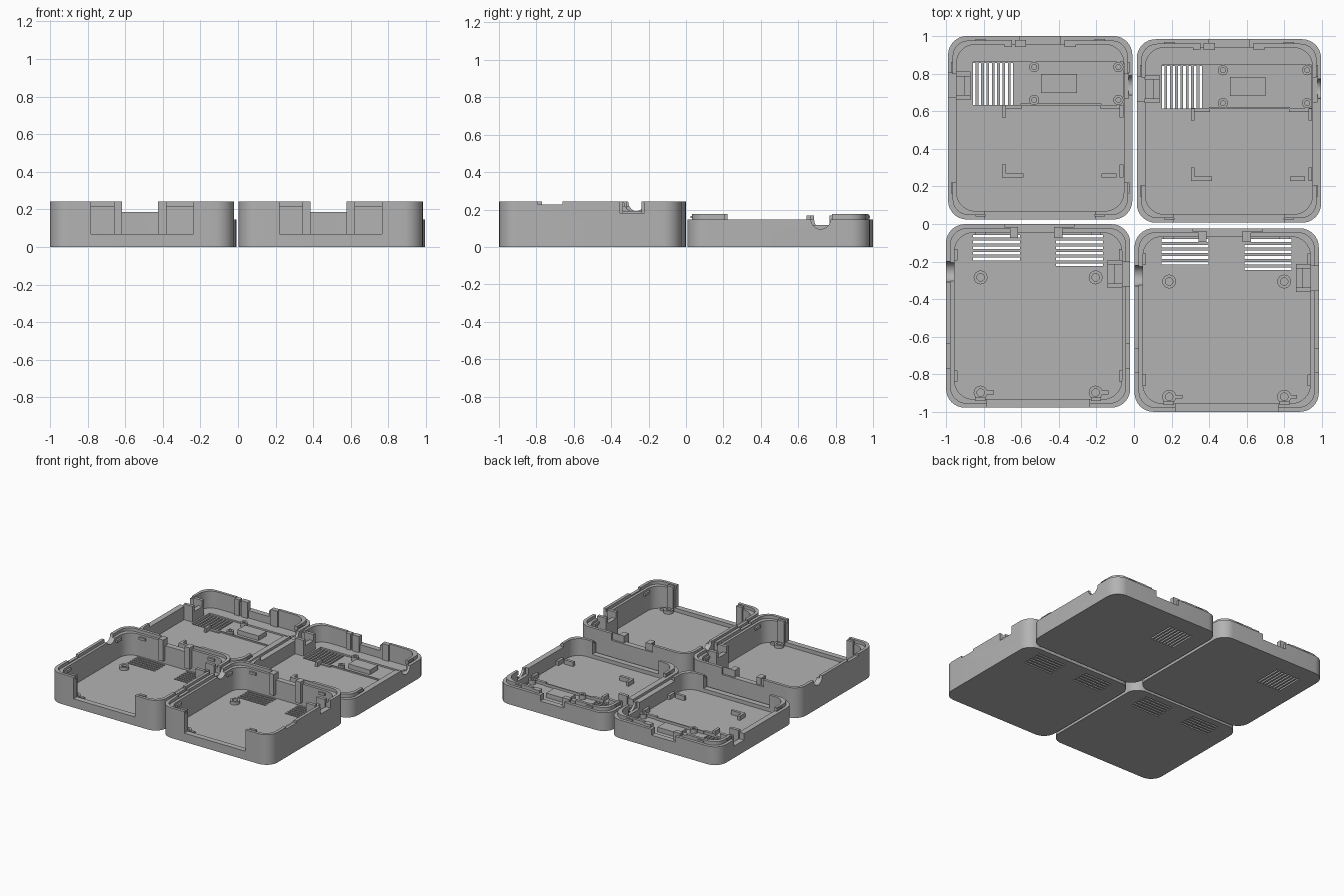
import bpy, bmesh, math
from mathutils import Matrix

if "Cube" in bpy.data.objects:
    bpy.data.objects.remove(bpy.data.objects["Cube"])

HX, HY = 0.49, 0.488          # half size of one tray
FLOOR = 0.04
grey = bpy.data.materials.new("mid grey")
grey.diffuse_color = (0.45, 0.45, 0.45, 1)
grey.use_nodes = True
grey.node_tree.nodes["Principled BSDF"].inputs["Base Color"].default_value = grey.diffuse_color


def box(bm, x0, x1, y0, y1, z0, z1):
    m = Matrix.Translation(((x0 + x1) / 2, (y0 + y1) / 2, (z0 + z1) / 2)) @ \
        Matrix.Diagonal((x1 - x0, y1 - y0, z1 - z0, 1))
    bmesh.ops.create_cube(bm, size=1, matrix=m)


def rounded(bm, inset, r, z0, z1, n=8):
    """Rounded rectangle prism, inset from the tray outline."""
    cx, cy = HX - inset - r, HY - inset - r
    pts = []
    for k, (sx, sy) in enumerate(((1, 1), (-1, 1), (-1, -1), (1, -1))):
        for i in range(n + 1):
            a = math.pi / 2 * (k + i / n)
            pts.append((sx * cx + r * math.cos(a), sy * cy + r * math.sin(a)))
    low = [bm.verts.new((x, y, z0)) for x, y in pts]
    f = bm.faces.new(low)
    ext = bmesh.ops.extrude_face_region(bm, geom=[f], use_keep_orig=True)["geom"]
    bmesh.ops.translate(bm, vec=(0, 0, z1 - z0),
                        verts=[v for v in ext if isinstance(v, bmesh.types.BMVert)])
    bmesh.ops.recalc_face_normals(bm, faces=bm.faces)


def cyl(bm, x, y, r, z0, z1, n=16, axis='Z'):
    m = Matrix.Translation((x, y, (z0 + z1) / 2))
    bmesh.ops.create_cone(bm, cap_ends=True, segments=n, radius1=r, radius2=r,
                          depth=z1 - z0, matrix=m)


def make(name, build):
    bm = bmesh.new()
    build(bm)
    me = bpy.data.meshes.new(name)
    bm.to_mesh(me)
    bm.free()
    ob = bpy.data.objects.new(name, me)
    bpy.context.collection.objects.link(ob)
    return ob


def cut(ob, build):
    """Subtract a temporary cutter and keep the resulting mesh."""
    c = make("cutter", build)
    c.hide_render = True
    m = ob.modifiers.new("cut", 'BOOLEAN')
    m.operation, m.solver, m.object, m.use_self = 'DIFFERENCE', 'EXACT', c, True
    dg = bpy.context.evaluated_depsgraph_get()
    me = bpy.data.meshes.new_from_object(ob.evaluated_get(dg))
    ob.modifiers.clear()
    ob.data = me
    bpy.data.objects.remove(c)


def shell(name, h):
    ob = make(name, lambda bm: rounded(bm, 0, 0.1, 0, h))
    cut(ob, lambda bm: rounded(bm, 0.045, 0.1, FLOOR, h + 0.1))
    return ob


def posts(name, spots, r, hole, z1):
    ob = make(name, lambda bm: [cyl(bm, x, y, r, FLOOR - 0.01, z1) for x, y in spots])
    cut(ob, lambda bm: [cyl(bm, x, y, hole, FLOOR + 0.002, z1 + 0.1) for x, y in spots])
    return ob


def half_round(ob, side, y, z, r):
    """Semicircular notch through a side wall."""
    def build(bm):
        m = Matrix.Translation((side * 0.47, y, z)) @ Matrix.Rotation(math.pi / 2, 4, 'Y')
        bmesh.ops.create_cone(bm, cap_ends=True, segments=32, radius1=r, radius2=r,
                              depth=0.12, matrix=m)
    cut(ob, build)


def side_bracket(bm, s, y, top):
    """Cable holder standing inside a side wall notch."""
    def b(x0, x1, y0, y1, z1):
        box(bm, min(s * x0, s * x1), max(s * x0, s * x1), y0, y1, FLOOR - 0.01, z1)
    b(0.37, 0.448, y + 0.05, y + 0.075, top)
    b(0.37, 0.448, y - 0.075, y - 0.05, top)
    b(0.37, 0.405, y - 0.051, y + 0.051, top - 0.05)


# ---------- deep tray ----------
T = 0.243
deep = shell("deep_tray", T)
cut(deep, lambda bm: rounded(bm, 0.024, 0.085, T - 0.025, T + 0.1))           # rim step
cut(deep, lambda bm: box(bm, -0.273, 0.273, -0.6, -0.4, 0.07, 0.4))           # front opening
cut(deep, lambda bm: box(bm, -0.107, 0.085, 0.4, 0.6, 0.187, 0.4))            # back notch
cut(deep, lambda bm: box(bm, -0.18, 0.19, 0.472, 0.6, 0.187, 0.4))            # back recess
cut(deep, lambda bm: box(bm, 0.4, 0.6, 0.158, 0.288, 0.18, 0.4))              # side notch
half_round(deep, -1, 0.235, T, 0.055)


def deep_cuts(bm):
    for s in (-1, 1):
        x0, x1 = sorted((s * 0.44, s * 0.6))
        box(bm, x0, x1, -0.28, -0.15, T - 0.016, 0.4)
        x0, x1 = sorted((s * 0.096, s * 0.346))
        for i in range(5 if s < 0 else 6):                                    # vents
            y = 0.423 - 0.03 * i
            box(bm, x0, x1, y - 0.007, y + 0.007, -0.1, FLOOR + 0.02)


cut(deep, deep_cuts)


def deep_clips(bm):
    for x0, x1 in ((-0.15, -0.107), (0.085, 0.13)):
        box(bm, x0, x1, 0.415, 0.474, 0.07, T)
    for s in (-1, 1):
        x0, x1 = sorted((s * 0.28, s * 0.335))
        box(bm, x0, x1, -0.452, -0.43, FLOOR - 0.01, T - 0.003)               # opening jambs
        box(bm, x0, x1, 0.43, 0.447, 0.18, 0.2)                               # snap nubs
        for y in (0.325, -0.32):
            x0, x1 = sorted((s * 0.43, s * 0.449))
            box(bm, x0, x1, y - 0.03, y + 0.03, 0.18, 0.2)
            x0, x1 = sorted((s * 0.28, s * 0.335))


deep_parts = [
    deep,
    make("deep_clips", deep_clips),
    make("deep_bracket", lambda bm: side_bracket(bm, 1, 0.223, T)),
    posts("deep_feet", [(sx * 0.306, y) for sx in (-1, 1) for y in (0.205, -0.408)],
          0.037, 0.02, 0.065),
    make("keyhole_bars", lambda bm: [box(bm, x, x + 0.04, -0.418, -0.398, 0.03, 0.06)
                                     for x in (-0.276, 0.335)]),
]

# ---------- shallow tray ----------
L = 0.147
low = shell("shallow_tray", L)
cut(low, lambda bm: box(bm, -0.295, 0.295, -0.6, -0.4, 0.07, 0.4))            # front opening
cut(low, lambda bm: box(bm, -0.107, 0.107, 0.4, 0.6, 0.1, 0.4))               # back notch
cut(low, lambda bm: box(bm, -0.6, -0.4, 0.16, 0.29, 0.095, 0.4))              # side notch
cut(low, lambda bm: box(bm, 0.4, 0.47, 0.155, 0.295, 0.095, 0.4))             # button pocket
half_round(low, 1, 0.225, L, 0.052)
cut(low, lambda bm: box(bm, -0.357, 0.44, 0.12, 0.35, FLOOR - 0.012, FLOOR + 0.05))  # board bed
cut(low, lambda bm: [box(bm, x - 0.007, x + 0.007, 0.12, 0.345, -0.1, FLOOR + 0.02)
                     for x in [-0.35 + 0.0285 * i for i in range(8)]])        # vents

# corner lip that fits into the other half
lip = make("corner_lip", lambda bm: rounded(bm, 0.024, 0.085, L - 0.004, 0.176))
cut(lip, lambda bm: rounded(bm, 0.045, 0.1, 0, 0.4))
cut(lip, lambda bm: box(bm, -0.6, 0.6, -0.29, 0.285, 0, 0.4))
cut(lip, lambda bm: box(bm, -0.19, 0.19, 0.3, 0.6, 0, 0.4))
cut(lip, lambda bm: box(bm, -0.295, 0.295, -0.6, -0.3, 0, 0.4))


def low_clips(bm):
    for x0, x1 in ((-0.19, -0.15), (-0.135, -0.075), (0.13, 0.19)):
        box(bm, x0, x1, 0.43, 0.468, FLOOR - 0.01, 0.17)
    for s in (-1, 1):
        x0, x1 = sorted((s * 0.465, s * 0.474))
        for y in (0.32, -0.32):
            box(bm, x0, x1, y - 0.03, y + 0.03, 0.155, 0.166)                 # snap nubs
        x0, x1 = sorted((s * 0.29, s * 0.345))
        box(bm, x0, x1, 0.462, 0.472, 0.155, 0.166)
        box(bm, x0, x1, -0.472, -0.462, 0.155, 0.166)


def board_guides(bm):
    for x0, x1, y0, y1 in ((-0.203, -0.182, -0.265, -0.195), (-0.183, -0.09, -0.265, -0.243),
                           (0.325, 0.405, -0.265, -0.243), (0.422, 0.443, -0.265, -0.195),
                           (-0.203, -0.182, 0.055, 0.12), (0.422, 0.443, 0.055, 0.12)):
        box(bm, x0, x1, y0, y1, FLOOR - 0.015, 0.075)
    # low stepped ridge along the board bed
    box(bm, -0.203, -0.1, 0.1, 0.122, FLOOR - 0.015, 0.05)
    box(bm, -0.105, 0.325, 0.118, 0.128, FLOOR - 0.015, 0.05)
    box(bm, 0.32, 0.443, 0.1, 0.122, FLOOR - 0.015, 0.05)


low_parts = [
    low, lip,
    make("shallow_clips", low_clips),
    make("shallow_bracket", lambda bm: side_bracket(bm, -1, 0.223, L + 0.02)),
    make("board_guides", board_guides),
    make("chip_pad", lambda bm: box(bm, 0.005, 0.195, 0.185, 0.287, 0.02, 0.065)),
    posts("board_posts", [(x, y) for x in (-0.032, 0.416) for y in (0.148, 0.323)],
          0.027, 0.013, 0.065),
]

# ---------- shading, placement and second copies ----------
for parts, places in ((deep_parts, ((-0.51, -0.489), (0.493, -0.511))),
                      (low_parts, ((-0.499, 0.512), (0.505, 0.495)))):
    for ob in parts:
        ob.data.materials.clear()
        ob.data.materials.append(grey)
        bpy.ops.object.select_all(action='DESELECT')
        ob.select_set(True)
        bpy.context.view_layer.objects.active = ob
        bpy.ops.object.shade_smooth_by_angle()
        twin = ob.copy()
        bpy.context.collection.objects.link(twin)
        base = ob.name
        ob.name, twin.name = base + "_left", base + "_right"
        ob.location = (*places[0], 0)
        twin.location = (*places[1], 0)
